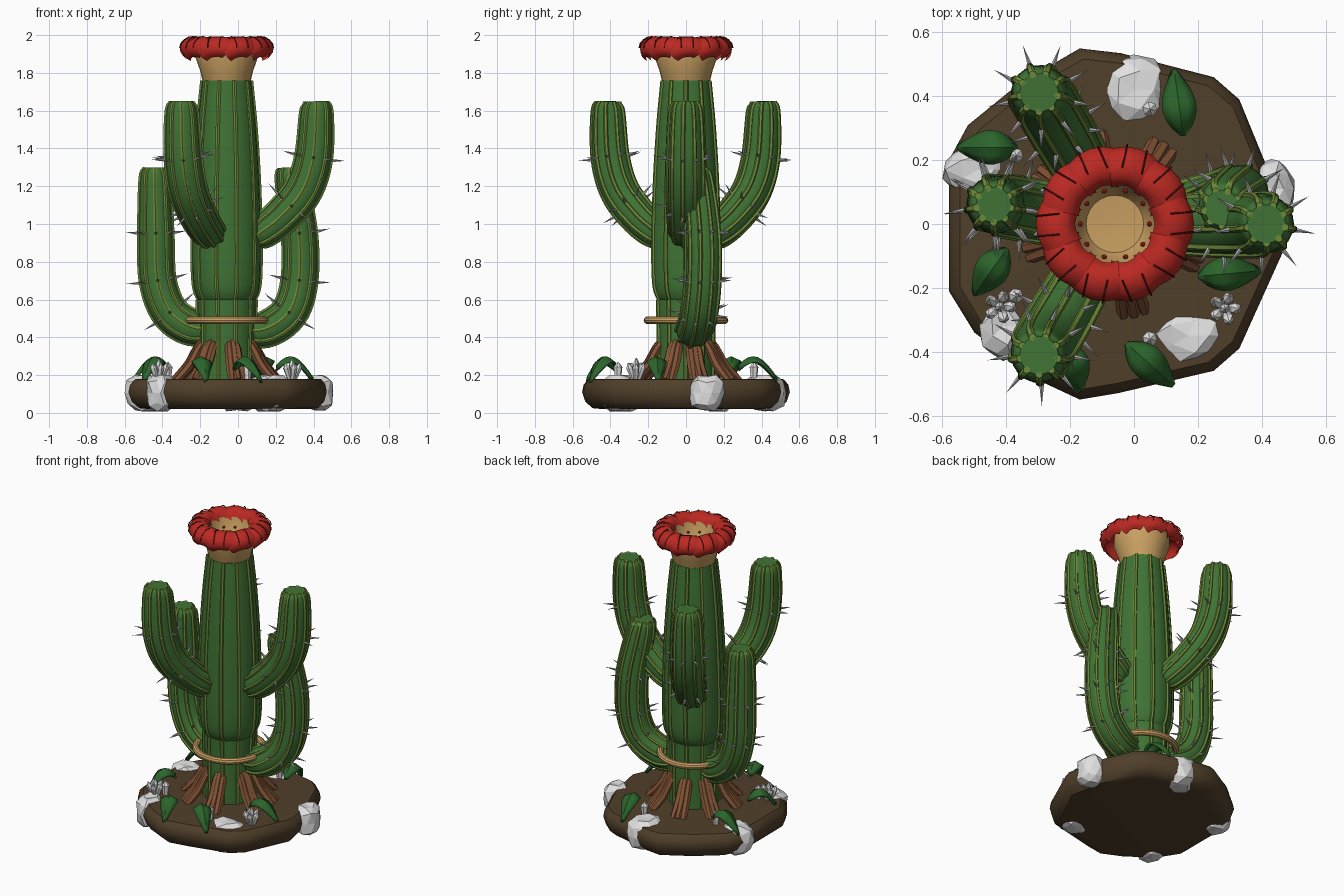
import bpy, bmesh, math, random
from mathutils import Vector, Matrix

random.seed(4)
if "Cube" in bpy.data.objects:
    bpy.data.objects.remove(bpy.data.objects["Cube"])


def material(name, rgb):
    m = bpy.data.materials.new(name)
    m.use_nodes = True
    m.diffuse_color = (*rgb, 1)
    m.node_tree.nodes["Principled BSDF"].inputs["Base Color"].default_value = (*rgb, 1)
    return m


GREEN = material("cactus green", (0.05, 0.17, 0.035))
LIME = material("rib green", (0.15, 0.25, 0.04))
LEAF = material("leaf green", (0.025, 0.13, 0.025))
RED = material("petal red", (0.5, 0.022, 0.016))
DARK_RED = material("vein dark red", (0.15, 0.01, 0.01))
TAN = material("tan", (0.58, 0.35, 0.12))
SOIL = material("soil brown", (0.08, 0.05, 0.023))
BARK = material("root brown", (0.22, 0.085, 0.035))
WHITE = material("stone white", (0.75, 0.75, 0.75))
GREY = material("spine grey", (0.42, 0.42, 0.44))

CX = -0.06  # trunk axis


def finish(name, bm, mat, smooth=True):
    bmesh.ops.recalc_face_normals(bm, faces=bm.faces)
    for f in bm.faces:
        f.smooth = smooth
    me = bpy.data.meshes.new(name)
    bm.to_mesh(me)
    bm.free()
    me.materials.append(mat)
    ob = bpy.data.objects.new(name, me)
    bpy.context.collection.objects.link(ob)
    if smooth:
        bpy.ops.object.select_all(action="DESELECT")
        ob.select_set(True)
        bpy.context.view_layer.objects.active = ob
        bpy.ops.object.shade_smooth_by_angle(angle=math.radians(40))
    return ob


def skin(bm, rings, closed=True):
    """Bridge rows of points; closed rows are capped at both ends."""
    rows = [[bm.verts.new(p) for p in ring] for ring in rings]
    n = len(rows[0])
    for a, b in zip(rows, rows[1:]):
        for i in range(n if closed else n - 1):
            j = (i + 1) % n
            bm.faces.new((a[i], a[j], b[j], b[i]))
    if closed:
        bm.faces.new(rows[0])
        bm.faces.new(rows[-1])


def circle(c, w, n, r, sides):
    return [c + r * (math.cos(a) * w + math.sin(a) * n)
            for a in (2 * math.pi * i / sides for i in range(sides))]


def spline(pts, steps=6):
    """Smooth path through (x, y, z, radius) points."""
    p = [Vector(q) for q in pts]
    p = [2 * p[0] - p[1]] + p + [2 * p[-1] - p[-2]]
    out = []
    for a, b, c, d in zip(p, p[1:], p[2:], p[3:]):
        for k in range(steps):
            t = k / steps
            out.append(0.5 * (2 * b + (c - a) * t + (2 * a - 5 * b + 4 * c - d) * t * t
                              + (3 * b - a - 3 * c + d) * t ** 3))
    return out + [p[-2]]


def frames(path, side):
    """Position, side, normal and radius at each path sample."""
    out = []
    for i, s in enumerate(path):
        t = (path[min(i + 1, len(path) - 1)] - path[max(i - 1, 0)]).to_3d().normalized()
        t = Vector(t)
        out.append((Vector(s[:3]), side, side.cross(t).normalized(), s[3]))
    return out


def stem(name, pts, ribs, side, spines=(), sides=20, rib_r=0.012):
    """Fleshy stem with raised ribs, and rings of spines at fractions of its length."""
    fr = frames(spline(pts), side)
    bm = bmesh.new()
    skin(bm, [circle(p, w, n, r, sides) for p, w, n, r in fr])
    finish(name, bm, GREEN)
    bm, sp = bmesh.new(), bmesh.new()
    for k in range(ribs):
        a = 2 * math.pi * (k + 0.5) / ribs
        skin(bm, [circle(p + r * (math.cos(a) * w + math.sin(a) * n), w, n, rib_r, 6)
                  for p, w, n, r in fr])
        for f in spines:
            p, w, n, r = fr[round(f * (len(fr) - 1))]
            d = math.cos(a) * w + math.sin(a) * n
            aim = (d + Vector((0, 0, 0.15))).normalized()
            rot = aim.to_track_quat("Z", "Y").to_matrix().to_4x4()
            bmesh.ops.create_cone(sp, segments=5, radius1=0.009, radius2=0, depth=0.075, cap_ends=True,
                                  matrix=Matrix.Translation(p + d * r + aim * 0.04) @ rot)
    finish(name + "_ribs", bm, LIME)
    if spines:
        finish(name + "_spines", sp, GREY, False)
    else:
        sp.free()


def lathe(name, profile, mat, sides=24):
    bm = bmesh.new()
    X, Y = Vector((1, 0, 0)), Vector((0, 1, 0))
    skin(bm, [circle(Vector((CX, 0, z)), X, Y, r, sides) for r, z in profile])
    return finish(name, bm, mat)


# Trunk in two sections
Y = Vector((0, 1, 0))
stem("lower_trunk", [(CX, 0, 0.17, 0.15), (CX, 0, 0.35, 0.15), (CX, 0, 0.6, 0.155)], 10, Y)
stem("upper_trunk", [(CX, 0, 0.57, 0.09), (CX, 0, 0.61, 0.155), (CX, 0, 0.75, 0.18),
                     (CX, 0, 1.15, 0.175), (CX, 0, 1.5, 0.155), (CX, 0, 1.76, 0.13)], 10, Y, sides=28)

# Three upper arms
for k, label in enumerate(("left", "back", "front")):
    c, s = math.cos(k * math.tau / 3), math.sin(k * math.tau / 3)
    prof = [(0.13, 0.91, 0.04), (0.17, 0.945, 0.08), (0.28, 1.03, 0.092), (0.4, 1.17, 0.096),
            (0.46, 1.35, 0.095), (0.475, 1.59, 0.083), (0.475, 1.65, 0.06)]
    stem("upper_arm_" + label, [(CX + d * c, d * s, z, r) for d, z, r in prof], 9,
         Vector((-s, c, 0)), (0.42, 0.67))

# Two lower arms
stem("lower_arm_right", [(-0.13, 0, 0.45, 0.06), (-0.24, 0.03, 0.45, 0.09), (-0.36, 0.05, 0.53, 0.093),
                         (-0.425, 0.06, 0.7, 0.092), (-0.435, 0.06, 0.95, 0.09),
                         (-0.44, 0.06, 1.24, 0.078), (-0.44, 0.06, 1.3, 0.055)],
     9, Y, (0.34, 0.5, 0.66))
stem("lower_arm_left", [(0.0, 0.02, 0.44, 0.06), (0.14, 0.04, 0.44, 0.09), (0.27, 0.07, 0.53, 0.093),
                        (0.325, 0.09, 0.7, 0.092), (0.325, 0.09, 0.95, 0.09),
                        (0.28, 0.06, 1.24, 0.078), (0.275, 0.05, 1.3, 0.055)],
     9, Y, (0.34, 0.5, 0.66))

# Band round the trunk
bpy.ops.mesh.primitive_torus_add(location=(CX, 0, 0.49), major_radius=0.203, minor_radius=0.021,
                                 major_segments=36, minor_segments=10)
band = bpy.context.object
band.name = "trunk_band"
band.data.materials.append(TAN)
bpy.ops.object.shade_smooth_by_angle()

# Flower cup, petals, veins and stamens
lathe("flower_cup", [(0.12, 1.74), (0.128, 1.76), (0.14, 1.81), (0.168, 1.89), (0.165, 1.95),
                     (0.13, 1.955), (0.115, 1.89), (0.09, 1.85), (0.03, 1.845)], TAN)
petal_path = spline([(0.125, 0, 1.95, 0), (0.15, 0, 1.985, 0), (0.2, 0, 1.99, 0),
                     (0.243, 0, 1.955, 0), (0.245, 0, 1.91, 0), (0.22, 0, 1.885, 0)], 2)
petals, veins, stamens = bmesh.new(), bmesh.new(), bmesh.new()
for k in range(10):
    turn = Matrix.Translation((CX, 0, 0)) @ Matrix.Rotation(k * math.tau / 10, 4, "Z")
    rows = []
    for i, q in enumerate(petal_path):
        t = i / (len(petal_path) - 1)
        half = 0.38 * (1 - 0.5 * t ** 4)
        rows.append([turn @ Vector(((q[0] - 0.012 * u * u) * math.cos(u * half), q[0] * math.sin(u * half),
                                    q[2] + 0.008 * u - 0.014 * u * u)) for u in (-1, -0.5, 0, 0.5, 1)])
    skin(petals, rows, False)
    for bend in (-0.03, 0.035):
        line = [(*(turn @ Vector((q[0], bend + 0.1 * (q[0] - 0.2), q[2]))), 0.003) for q in petal_path[3:8]]
        skin(veins, [circle(p, w, n, r, 4) for p, w, n, r in
                     frames([Vector(q) for q in line], (turn.to_3x3() @ Y))])
    bmesh.ops.create_icosphere(stamens, subdivisions=1, radius=0.009,
                               matrix=turn @ Matrix.Translation((0.108, 0, 1.89)))
finish("petals", petals, RED)
finish("petal_veins", veins, DARK_RED)
finish("stamens", stamens, RED, False)

# Soil slab with an uneven rim
rim = [(0.47, -0.08), (0.42, 0.17), (0.33, 0.39), (0.25, 0.46), (-0.04, 0.535), (-0.17, 0.55),
       (-0.36, 0.44), (-0.52, 0.31), (-0.58, 0.2), (-0.58, -0.21), (-0.5, -0.34), (-0.32, -0.48),
       (-0.17, -0.55), (-0.05, -0.53), (0.25, -0.46), (0.33, -0.39)]
bm = bmesh.new()
skin(bm, [[(x * s, y * s, z) for x, y in rim] for s, z in
          ((0.8, 0.02), (0.9, 0.025), (0.97, 0.06), (1, 0.11), (0.985, 0.15), (0.94, 0.178), (0.85, 0.18))])
finish("soil", bm, SOIL)

# Roots, each a bundle of strands
bm = bmesh.new()
for deg in (58, 105, 150, 195, 235, 282, 338, 15):
    a = math.radians(deg)
    for off in (-0.026, 0, 0.026):
        out, w = Vector((math.cos(a), math.sin(a), 0)), Vector((-math.sin(a), math.cos(a), 0))
        pts = []
        for d, z, r, spread in ((0.12, 0.4, 0.012, 0.6), (0.16, 0.35, 0.021, 0.9),
                                (0.21, 0.26, 0.023, 1), (0.29, 0.175, 0.018, 1.3)):
            p = out * d + w * off * spread
            pts.append((CX + p.x, p.y, z - abs(off) * 0.4, r))
        skin(bm, [circle(*f, 6) for f in frames(spline(pts, 3), w)])
finish("roots", bm, BARK, False)

# Drooping leaves
bm = bmesh.new()
for x, y, deg, size in ((0.14, 0.38, 98, 0.21), (-0.46, 0.24, 180, 0.19), (-0.45, -0.15, 235, 0.18),
                        (0.05, -0.44, -42, 0.2), (0.3, -0.155, 5, 0.2), (-0.19, -0.45, -75, 0.16)):
    turn = Matrix.Translation((x, y, 0)) @ Matrix.Rotation(math.radians(deg), 4, "Z")
    rows = []
    for i in range(9):
        t = i / 8
        half = 0.008 + 0.046 * math.sin(math.pi * t ** 0.85)
        z = 0.18 + 0.12 * math.sin(math.pi * (0.2 + 0.78 * t))
        rows.append([turn @ Vector(((t - 0.5) * size, u * half, z - 0.025 * abs(u)))
                     for u in (-1, -0.5, 0, 0.5, 1)])
    skin(bm, rows, False)
leaves = finish("leaves", bm, LEAF)
leaves.modifiers.new("thickness", "SOLIDIFY").thickness = 0.01

# Stones set into the slab
bm = bmesh.new()
for x, y, sx, sy in ((0.0, 0.42, 0.1, 0.11), (-0.49, 0.17, 0.1, 0.08), (0.43, 0.11, 0.075, 0.085),
                     (0.17, -0.35, 0.11, 0.09), (-0.41, -0.32, 0.075, 0.1)):
    made = bmesh.ops.create_icosphere(bm, subdivisions=2, radius=1)["verts"]
    for v in made:
        k = random.uniform(0.9, 1.1)
        z = max(-1, min(1, v.co.z * 1.35))
        v.co = (x + v.co.x * sx * k * 1.1, y + v.co.y * sy * k * 1.1, 0.105 + z * 0.095 * min(k, 1.02))
finish("stones", bm, WHITE, False)


# Crystals, single and in clusters
def crystal(bm, x, y, r, h, lean=None):
    base = Vector((x, y, 0.18))
    up = (Vector((0, 0, 1)) + (lean or Vector())).normalized()
    w = up.orthogonal().normalized()
    n = up.cross(w)
    skin(bm, [circle(base + up * h * t, w, n, r * s, 6)
              for t, s in ((0, 0.7), (0.7, 1), (1, 0.1))])


bm = bmesh.new()
for x, y in ((0.05, 0.36), (0.05, -0.36), (-0.37, 0.215), (-0.37, -0.225)):
    crystal(bm, x, y, 0.024, 0.09)
for x, y in ((0.285, -0.265), (-0.42, -0.26)):
    crystal(bm, x, y, 0.016, 0.11)
    for k in range(5):
        d = Vector((math.cos(k * math.tau / 5), math.sin(k * math.tau / 5), 0))
        crystal(bm, x + d.x * 0.015, y + d.y * 0.015, 0.018, 0.09, d * 0.35)
finish("crystals", bm, WHITE, False)
